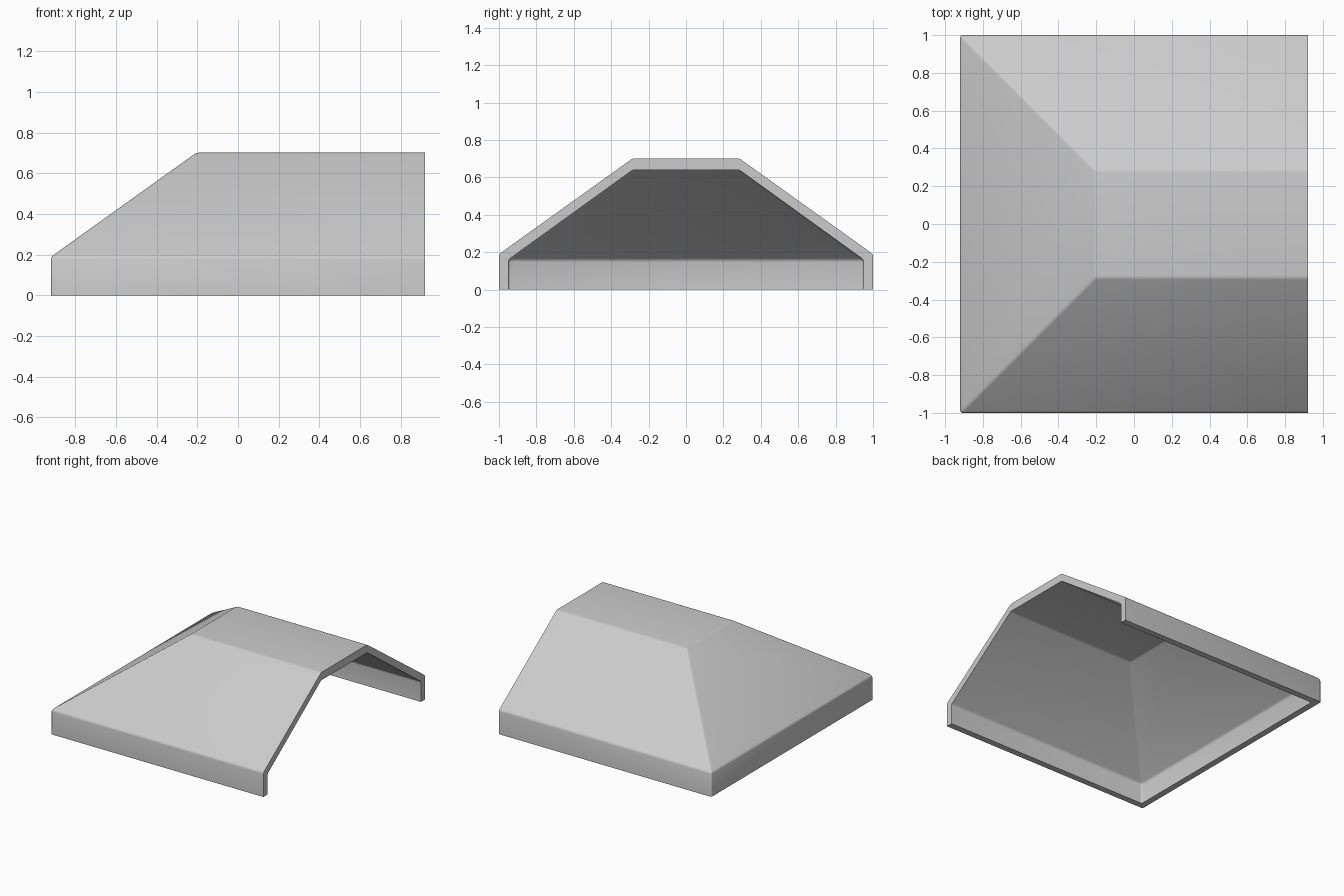
import bpy
import bmesh

cube = bpy.data.objects.get("Cube")
if cube:
    bpy.data.objects.remove(cube, do_unlink=True)

grey = bpy.data.materials.new("light_grey")
grey.use_nodes = True
colour = (0.6, 0.6, 0.6, 1)
grey.diffuse_color = colour
grey.node_tree.nodes["Principled BSDF"].inputs["Base Color"].default_value = colour

OPEN_X = 0.92     # open end of the roof
HIP_SHIFT = 0.08  # the hipped end sits this much nearer the centre than the sides

bm = bmesh.new()


def ring(half_width, z):
    """U-shaped row of points, open towards +x."""
    back = HIP_SHIFT - half_width
    return [bm.verts.new((x, y, z)) for x, y in (
        (OPEN_X, -half_width), (back, -half_width),
        (back, half_width), (OPEN_X, half_width))]


# Rows from the outer rim, over the eave to the top, and back down inside
rows = [ring(w, z) for w, z in (
    (1.0, 0), (1.0, 0.19), (0.285, 0.702),
    (0.285, 0.64), (0.95, 0.16), (0.95, 0))]
outer, inner = rows[:3], rows[3:][::-1]

# Skirt and slopes of both skins
soft_faces = set()
for skin in (outer, inner):
    for low, high in zip(skin, skin[1:]):
        for i in range(3):
            soft_faces.add(bm.faces.new((low[i], low[i + 1], high[i + 1], high[i])))
    soft_faces.add(bm.faces.new(skin[2]))

# Bottom rim
for i in range(3):
    bm.faces.new((outer[0][i], outer[0][i + 1], inner[0][i + 1], inner[0][i]))

# Cut face at the open end
for k in range(2):
    for i in (0, 3):
        bm.faces.new((outer[k][i], outer[k + 1][i], inner[k + 1][i], inner[k][i]))
bm.faces.new((outer[2][0], outer[2][3], inner[2][3], inner[2][0]))

bmesh.ops.recalc_face_normals(bm, faces=bm.faces[:])

# Slightly rounded folds; the rim and cut end stay crisp
folds = [e for e in bm.edges if all(f in soft_faces for f in e.link_faces)]
bmesh.ops.bevel(bm, geom=folds, offset=0.012, segments=3, profile=0.5,
                affect='EDGES', clamp_overlap=True)

mesh = bpy.data.meshes.new("hipped_roof")
bm.to_mesh(mesh)
bm.free()
mesh.materials.append(grey)
roof = bpy.data.objects.new("hipped_roof", mesh)
bpy.context.collection.objects.link(roof)

bpy.context.view_layer.objects.active = roof
roof.select_set(True)
bpy.ops.object.shade_smooth_by_angle(angle=0.6)
